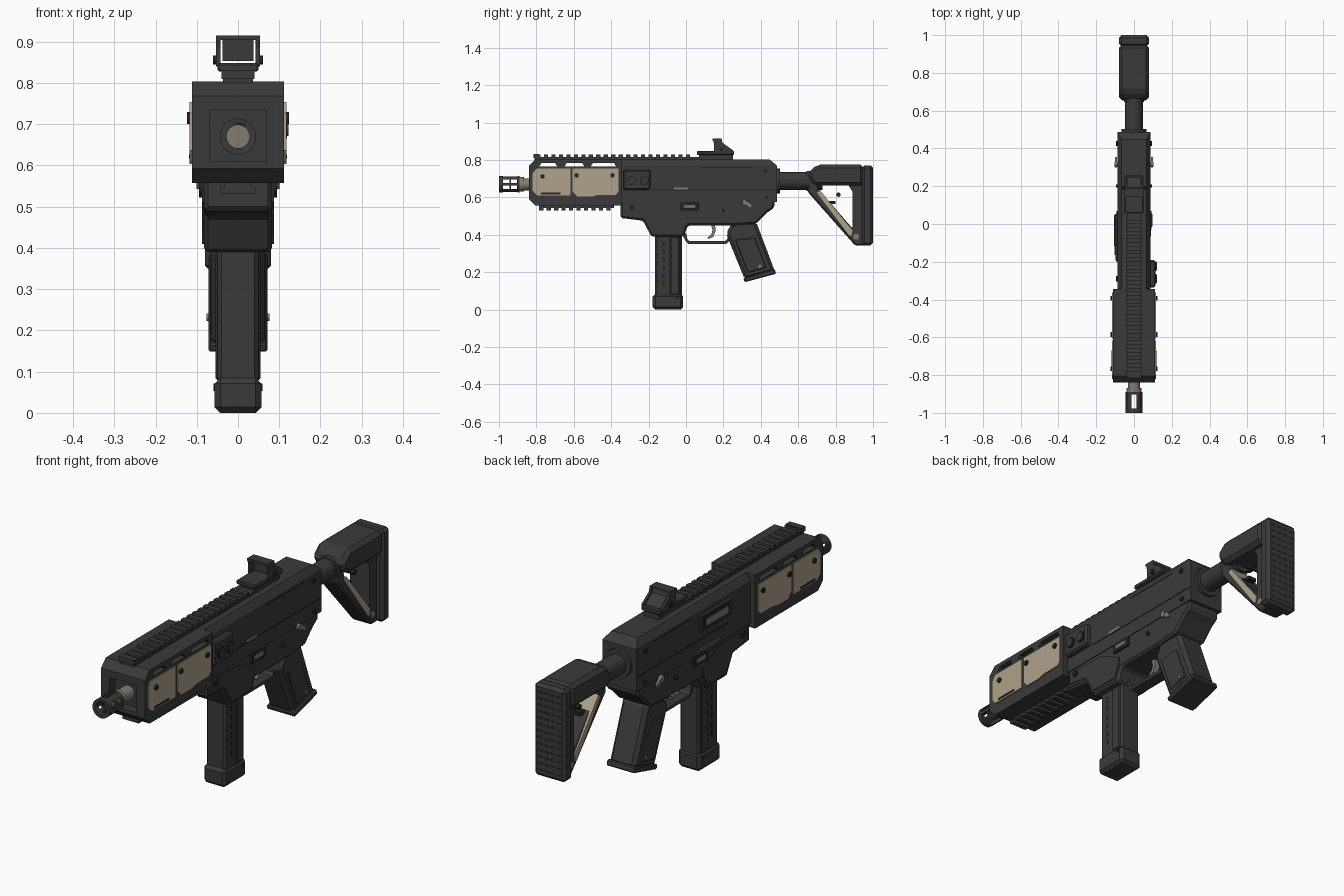
import bpy, bmesh, math
from mathutils import Vector, Matrix

if "Cube" in bpy.data.objects:
    bpy.data.objects.remove(bpy.data.objects["Cube"])

def material(name, rgb):
    m = bpy.data.materials.new(name)
    m.diffuse_color = (*rgb, 1)
    m.use_nodes = True
    m.node_tree.nodes["Principled BSDF"].inputs["Base Color"].default_value = m.diffuse_color
    return m

DARK = material("dark_grey_polymer", (0.042, 0.042, 0.043))
BLACK = material("black_detail", (0.018, 0.018, 0.019))
TAN = material("tan_panel", (0.43, 0.36, 0.26))
METAL = material("warm_grey_metal", (0.23, 0.20, 0.165))

def finish(name, bm, mat, bevel=0, smooth=False):
    bmesh.ops.recalc_face_normals(bm, faces=bm.faces)
    me = bpy.data.meshes.new(name)
    bm.to_mesh(me)
    bm.free()
    ob = bpy.data.objects.new(name, me)
    bpy.context.collection.objects.link(ob)
    me.materials.append(mat)
    if bevel:
        b = ob.modifiers.new("bevel", 'BEVEL')
        b.width, b.segments, b.limit_method, b.angle_limit = bevel, 1, 'ANGLE', math.radians(40)
    if smooth:
        bpy.ops.object.select_all(action='DESELECT')
        ob.select_set(True)
        bpy.context.view_layer.objects.active = ob
        bpy.ops.object.shade_smooth_by_angle(angle=math.radians(30))
    return ob

def prism(name, pts, a, b, mat=DARK, bevel=0, axis='x'):
    """Extrude a profile from a to b: (y, z) points along x, or (x, z) points along y."""
    bm = bmesh.new()
    place = (lambda p, t: (t, p[0], p[1])) if axis == 'x' else (lambda p, t: (p[0], t, p[1]))
    lo = [bm.verts.new(place(p, a)) for p in pts]
    hi = [bm.verts.new(place(p, b)) for p in pts]
    bm.faces.new(lo)
    bm.faces.new(hi[::-1])
    n = len(pts)
    for i in range(n):
        bm.faces.new((lo[i], lo[(i + 1) % n], hi[(i + 1) % n], hi[i]))
    return finish(name, bm, mat, bevel)

def slab(name, pts, hw, mat=DARK, bevel=0):
    return prism(name, pts, -hw, hw, mat, bevel)

def box(name, x0, x1, y0, y1, z0, z1, mat=DARK, bevel=0):
    return prism(name, [(y0, z0), (y1, z0), (y1, z1), (y0, z1)], x0, x1, mat, bevel)

def cyl(name, c, r, depth, axis='y', mat=DARK, n=24, bevel=0):
    bm = bmesh.new()
    rot = Matrix.Rotation(math.pi / 2, 4, 'X' if axis == 'y' else 'Y')
    bmesh.ops.create_cone(bm, cap_ends=True, segments=n, radius1=r, radius2=r, depth=depth,
                          matrix=Matrix.Translation(Vector(c)) @ rot)
    return finish(name, bm, mat, bevel, n > 8)

def cut(ob, cutters):
    bpy.context.view_layer.objects.active = ob
    for c in cutters:
        m = ob.modifiers.new("cut", 'BOOLEAN')
        m.operation, m.solver, m.object = 'DIFFERENCE', 'EXACT', c
        bpy.ops.object.modifier_apply(modifier=m.name)
        bpy.data.objects.remove(c)

def teeth(name, y0, y1, z0, z1, hw, step=0.04):
    n = int((y1 - y0) / step)
    for i in range(n):
        y = y0 + i * step
        box(f"{name}_{i}", -hw, hw, y, y + step * 0.55, z0, z1)

# Muzzle device and barrel
muzzle = cyl("flash_hider", (0, -0.945, 0.67), 0.044, 0.11)
cut(muzzle, [cyl("bore_cut", (0, -0.96, 0.67), 0.028, 0.12)] +
    [box("slot_cut", -.1, .1, y, y + .034, z, z + .018) for y in (-.978, -.935) for z in (.645, .677)] +
    [box("slot_cut", -.012, .012, -.978, -.901, .6, .76)])
cyl("barrel_end", (0, -0.897, 0.67), 0.030, 0.012, mat=METAL)
cyl("barrel", (0, -0.83, 0.67), 0.032, 0.13, mat=METAL)
cyl("barrel_nut", (0, -0.878, 0.67), 0.039, 0.022, mat=METAL)

# Handguard with front recess and through slots
guard = slab("handguard", [(-.84, .592), (-.805, .557), (-.345, .557), (-.345, .803),
                           (-.805, .803), (-.84, .768)], 0.112)
cut(guard, [box("recess_cut", -.069, .069, -.9, -.80, .61, .735)] +
    [prism("slot_cut", [(a, .765), (b + .012, .765), (b, .785), (a + .012, .785)], -.2, .2)
     for a, b in ((-.785, -.70), (-.65, -.555), (-.51, -.385))])

# Tan side panels, screws and vents
for s, side in ((1, "right"), (-1, "left")):
    prism(f"front_panel_{side}", [(-.82, .727), (-.80, .754), (-.618, .754), (-.618, .61), (-.796, .61),
                                  (-.82, .636)], s * .11, s * .117, TAN)
    prism(f"rear_panel_{side}", [(-.606, .754), (-.362, .754), (-.362, .63), (-.378, .613), (-.47, .613),
                                 (-.505, .604), (-.582, .604), (-.606, .63)], s * .11, s * .117, TAN)
    box(f"panel_vent_{side}", s * .114, s * .119, -.775, -.67, .617, .626, BLACK)
    for i, (y, z) in enumerate(((-.767, .712), (-.585, .718), (-.393, .718))):
        cyl(f"panel_screw_{side}_{i}", (s * .118, y, z), .012, .012, 'x', BLACK, 12)

# Top and bottom accessory rails
box("top_rail_base", -.036, .036, -.81, .25, .80, .815)
teeth("top_rail_tooth", -.80, .06, .812, .829, .04)
box("rail_end_stop", -.04, .04, -.815, -.785, .81, .832)
box("bottom_rail_base", -.034, .034, -.785, -.385, .543, .56)
teeth("bottom_rail_tooth", -.785, -.375, .531, .546, .042)

# Upper receiver with chamfered top, rear corner cut
upper = prism("upper_receiver", [(-.087, .575), (.087, .575), (.087, .772), (.066, .803), (-.066, .803),
                                 (-.087, .772)], -.35, .487, axis='y')
cut(upper, [slab("rear_cut", [(.447, .83), (.447, .803), (.487, .77), (.52, .77), (.52, .83)], .2)])

# Lower receiver and magazine well
slab("lower_receiver", [(-.35, .61), (-.35, .49), (-.23, .476), (-.185, .39), (-.013, .39), (.01, .45),
                        (.25, .45), (.375, .46), (.435, .52), (.472, .545), (.472, .61)], .083, DARK, .01)
for s, side in ((1, "right"), (-1, "left")):
    prism(f"magwell_plate_{side}", [(-.33, .56), (-.33, .51), (-.22, .495), (-.17, .41), (-.03, .41),
                                    (.0, .47), (.0, .50), (-.12, .56)], s * .08, s * .087)
    box(f"receiver_seam_{side}", s * .085, s * .0885, -.18, .48, .637, .642, BLACK)
    box(f"upper_seam_{side}", s * .085, s * .0885, .08, .36, .758, .762, BLACK)
    box(f"release_frame_{side}", s * .08, s * .092, -.03, .07, .53, .572, BLACK)
    box(f"magazine_release_{side}", s * .085, s * .097, -.015, .055, .54, .562, METAL, .003)
    # Selector lever, tilted
    cyl(f"selector_pivot_{side}", (s * .09, .315, .572), .014, .024, 'x', METAL, 16)
    prism(f"selector_{side}", [(.30, .58), (.312, .59), (.355, .56), (.35, .543), (.338, .545)],
          s * .09, s * .101, METAL)
    for i, (y, z, r) in enumerate(((-.29, .545, .015), (.425, .743, .011), (.43, .60, .010), (.2, .53, .008))):
        cyl(f"receiver_pin_{side}_{i}", (s * .088, y, z), r, .014, 'x', BLACK, 12)

# Right side: control plate with two knobs, charging slit
box("control_plate", .08, .113, -.335, -.19, .64, .748, DARK, .008)
for i, y in enumerate((-.29, -.223)):
    cyl(f"control_knob_rim_{i}", (.113, y, .69), .025, .012, 'x', BLACK, 20)
    cyl(f"control_knob_{i}", (.116, y, .69), .019, .012, 'x', DARK, 20)
box("charging_slit", .085, .0895, -.065, .01, .642, .653, METAL)

# Left side: ejection port and bolt
box("ejection_port_frame", -.097, -.08, -.20, .03, .675, .755, DARK, .006)
box("ejection_port", -.099, -.09, -.18, .01, .69, .742, BLACK)
box("bolt", -.102, -.09, -.165, -.005, .698, .728, METAL)
box("bolt_catch", -.106, -.08, -.12, .05, .575, .60, DARK, .005)

# Trigger guard and trigger
slab("trigger_guard", [(-.02, .40), (-.003, .368), (.012, .352), (.215, .352), (.235, .37), (.235, .42),
                       (.222, .42), (.222, .378), (.21, .366), (.018, .366), (.008, .376), (.0, .41)], .028)
slab("trigger", [(.132, .46), (.155, .46), (.158, .42), (.145, .388), (.118, .378), (.115, .386),
                 (.135, .402), (.142, .425)], .014, METAL)

# Pistol grip
slab("grip", [(.215, .41), (.25, .47), (.375, .47), (.475, .205), (.315, .16), (.225, .38)], .066, DARK, .016)
slab("grip_cap", [(.306, .168), (.314, .147), (.482, .192), (.474, .218)], .072, DARK, .005)
for s, side in ((1, "right"), (-1, "left")):
    prism(f"grip_panel_{side}", [(.262, .375), (.368, .385), (.43, .225), (.33, .197)],
          s * .06, s * .071, DARK, .004)
    cyl(f"grip_screw_{side}", (s * .071, .395, .232), .009, .010, 'x', METAL, 12)

# Magazine
box("magazine", -.05, .05, -.165, -.022, .03, .42, DARK, .01)
box("magazine_base", -.057, .057, -.178, -.016, 0, .085, DARK, .014)
for s, side in ((1, "right"), (-1, "left")):
    box(f"magazine_rib_{side}", s * .045, s * .055, -.085, -.035, .08, .39, DARK, .004)
    for i in range(6):
        box(f"magazine_hole_{side}_{i}", s * .048, s * .0515, -.125, -.112, .13 + i * .042, .155 + i * .042, BLACK)
    cyl(f"magazine_pin_{side}", (s * .056, -.045, .062), .009, .006, 'x', BLACK, 12)

# Buffer tube
cyl("buffer_tube", (0, .60, .688), .047, .26)
cyl("tube_collar", (0, .492, .688), .066, .022)
cyl("stock_socket", (0, .66, .688), .054, .03)

# Stock
slab("stock_top", [(.655, .735), (.70, .775), (.95, .775), (.95, .663), (.69, .663), (.655, .70)], .08, DARK, .018)
slab("stock_strut", [(.65, .70), (.65, .63), (.905, .342), (.96, .342), (.96, .42), (.885, .44),
                     (.712, .64), (.70, .70)], .05, DARK, .008)
slab("stock_rear_column", [(.89, .42), (.945, .40), (.945, .68), (.86, .68), (.89, .63)], .05)
slab("stock_tan_strip", [(.70, .625), (.715, .64), (.89, .425), (.885, .395), (.872, .398)], .054, TAN)
box("stock_lever", -.02, .02, .725, .80, .564, .58, BLACK)
cyl("stock_pin", (0, .815, .615), .012, .06, 'x', BLACK, 12)
cyl("stock_bolt", (0, .91, .39), .016, .11, 'x', METAL, 16)
box("butt_pad", -.08, .08, .94, 1.0, .343, .772, DARK, .014)
for i in range(13):
    for j in range(4):
        x, z = -.062 + j * .033, .372 + i * .03
        box(f"pad_groove_{i}_{j}", x, x + .024, .996, 1.0005, z, z + .008, BLACK)

# Reflex sight
box("sight_clamp", -.036, .036, .07, .25, .81, .835)
box("sight_base", -.05, .05, .058, .257, .828, .848, DARK, .004)
for s, side in ((1, "right"), (-1, "left")):
    prism(f"sight_wall_{side}", [(.15, .84), (.15, .885), (.142, .915), (.19, .915), (.195, .892), (.25, .853),
                                 (.25, .84)], s * .042, s * .053)
    cyl(f"sight_screw_{side}", (s * .054, .19, .856), .011, .014, 'x', BLACK, 12)
box("sight_top", -.053, .053, .142, .19, .904, .915)
slab("sight_rear_block", [(.172, .853), (.172, .906), (.188, .906), (.193, .89), (.245, .853)], .038)
